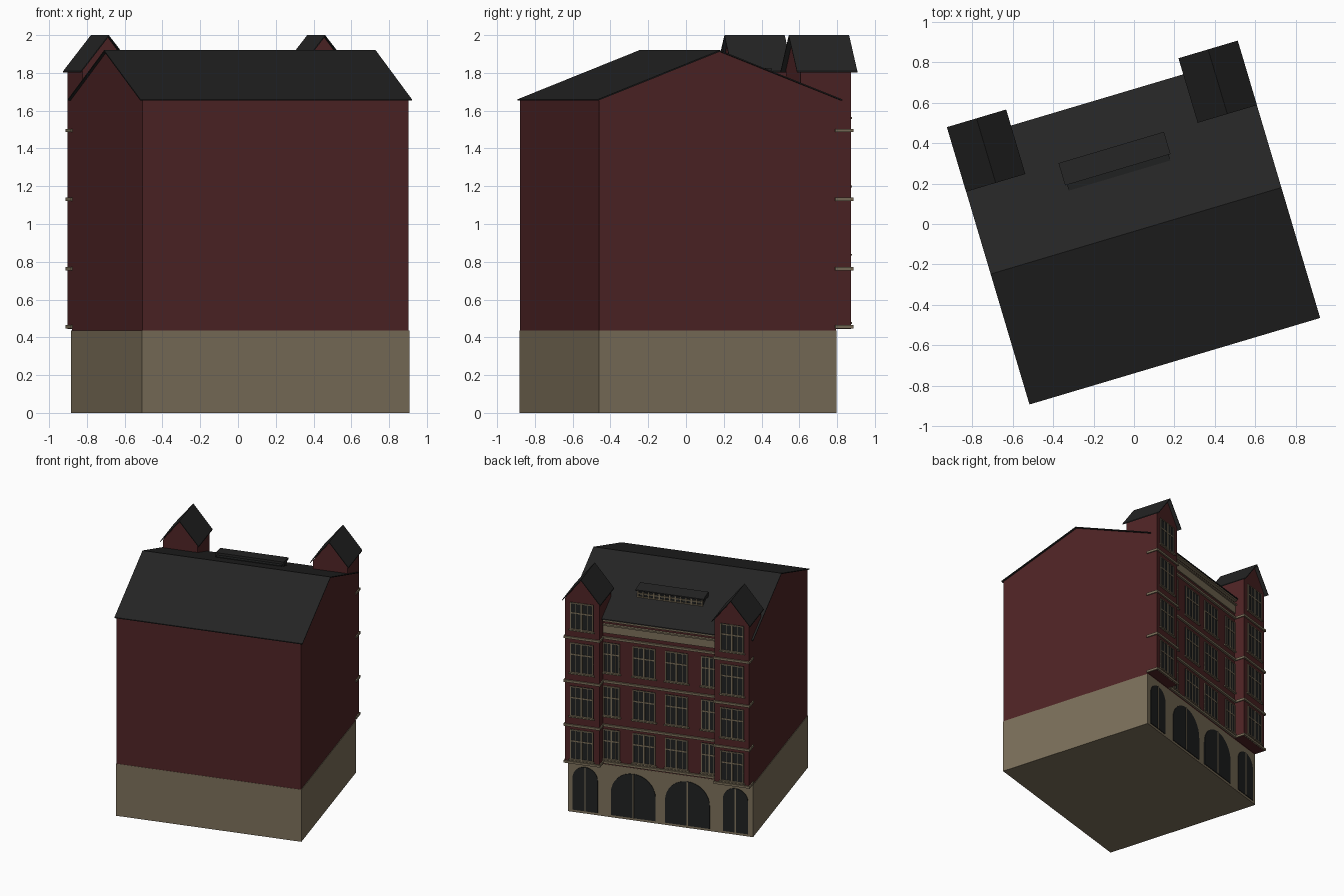
import bpy, bmesh, math

if "Cube" in bpy.data.objects:
    bpy.data.objects.remove(bpy.data.objects["Cube"])

ANGLE = math.radians(16.57)   # the whole building is turned about z
BACK, TOWER_BACK = 0.61, 0.694


def material(name, rgb):
    m = bpy.data.materials.new(name)
    m.diffuse_color = (*rgb, 1)
    m.use_nodes = True
    m.node_tree.nodes["Principled BSDF"].inputs["Base Color"].default_value = m.diffuse_color
    return m


BRICK = material("dark red brick", (0.078, 0.0175, 0.0185))
STONE = material("tan stone", (0.2, 0.16, 0.102))
SLATE = material("black slate", (0.018, 0.018, 0.018))
GLASS = material("dark glass", (0.014, 0.015, 0.015))


def finish(name, bm, mat):
    bmesh.ops.recalc_face_normals(bm, faces=bm.faces)
    me = bpy.data.meshes.new(name)
    bm.to_mesh(me)
    bm.free()
    me.materials.append(mat)
    ob = bpy.data.objects.new(name, me)
    ob.rotation_euler.z = ANGLE
    bpy.context.collection.objects.link(ob)
    return ob


def add_prism(bm, pts, axis, a, b):
    """Extrude a 2D profile from a to b; axis x takes (y, z), axis y takes (x, z)."""
    put = (lambda p, t: (t, *p)) if axis == "x" else (lambda p, t: (p[0], t, p[1]))
    ends = [[bm.verts.new(put(p, t)) for p in pts] for t in (a, b)]
    n = len(pts)
    bm.faces.new(ends[0])
    bm.faces.new(ends[1][::-1])
    for i in range(n):
        j = (i + 1) % n
        bm.faces.new((ends[0][i], ends[0][j], ends[1][j], ends[1][i]))


def add_box(bm, x0, x1, y0, y1, z0, z1):
    add_prism(bm, [(x0, z0), (x1, z0), (x1, z1), (x0, z1)], "y", y0, y1)


def boxes(name, mat, items):
    bm = bmesh.new()
    for it in items:
        add_box(bm, *it)
    return finish(name, bm, mat)


def prism(name, mat, pts, axis, a, b):
    bm = bmesh.new()
    add_prism(bm, pts, axis, a, b)
    return finish(name, bm, mat)


def chevron(p0, ridge, p1, t):
    """Thin pitched roof section."""
    top = [p0, ridge, p1]
    return top + [(p[0], p[1] - t) for p in reversed(top)]


# Main block: stone ground floor, brick gabled body, slate roof
boxes("stone_base", STONE, [(-0.739, 0.739, -0.7, BACK + 0.002, 0, 0.435)])
prism("brick_body", BRICK,
      [(-0.698, 0.435), (BACK, 0.435), (BACK, 1.664), (-0.035, 1.913), (-0.698, 1.657)],
      "x", -0.735, 0.735)
prism("main_roof", SLATE,
      chevron((-0.708, 1.66), (-0.035, 1.92), (0.64, 1.66), 0.007), "x", -0.75, 0.75)

# Two gabled towers on the back corners
for side, label in ((-1, "left"), (1, "right")):
    c = 0.5975 * side
    prism(label + "_tower", BRICK,
          [(c - 0.1375, 0.445), (c + 0.1375, 0.445), (c + 0.1375, 1.815),
           (c, 1.99), (c - 0.1375, 1.815)], "y", 0.415, TOWER_BACK)
    prism(label + "_tower_roof", SLATE,
          chevron((c - 0.153, 1.81), (c, 2.0), (c + 0.153, 1.81), 0.008),
          "y", 0.39, 0.723)

# Horizontal stone courses
BANDS = (0.455, 0.763, 1.13, 1.495)
tower_courses, wall_courses = [], []
for z in BANDS:
    for c in (-0.5975, 0.5975):
        tower_courses.append((c - 0.146, c + 0.146, BACK - 0.005, TOWER_BACK + 0.011,
                              z - 0.009, z + 0.009))
    wall_courses.append((-0.455, 0.455, BACK - 0.01, BACK + 0.015, z - 0.009, z + 0.009))
boxes("tower_courses", STONE, tower_courses)
boxes("wall_courses", STONE, wall_courses)

# Cornice below the rear eave
boxes("cornice", STONE, [
    (-0.455, 0.455, BACK - 0.01, BACK + 0.01, 1.535, 1.6),
    (-0.455, 0.455, BACK - 0.01, BACK + 0.022, 1.6, 1.612),
    (-0.455, 0.455, BACK - 0.01, BACK + 0.026, 1.637, 1.65)])

# Mullioned windows
panes, bars, sills = [], [], []


def window(x, z, h, y, w=0.185):
    r, d = w / 2, y + 0.009
    panes.append((x - r, x + r, y - 0.004, y + 0.005, z, z + h))
    for bx in (-r + 0.004, 0, r - 0.004):
        t = 0.006 if bx == 0 else 0.004
        bars.append((x + bx - t, x + bx + t, y, d, z, z + h))
    for bx in (-r / 2, r / 2):
        bars.append((x + bx - 0.002, x + bx + 0.002, y, y + 0.007, z, z + h))
    for bz, t in ((0.004, 0.004), (h * 0.62, 0.005), (h - 0.004, 0.004)):
        bars.append((x - r, x + r, y, d - 0.001, z + bz - t, z + bz + t))
    sills.append((x - r - 0.01, x + r + 0.01, y - 0.004, y + 0.014, z - 0.01, z))


for row in range(4):
    z, h = 0.48 + 0.362 * row, 0.25 if row < 3 else 0.225
    for x in (-0.6, 0.6):
        window(x, z, h, TOWER_BACK)
    if row < 3:
        for x in (-0.39, -0.13, 0.13, 0.39):
            window(x, z, h, BACK, 0.18 if abs(x) < 0.2 else 0.13)
boxes("window_panes", GLASS, panes)
boxes("window_bars", STONE, bars)
boxes("window_sills", STONE, sills)

# Arched ground floor openings with a centre bar
arches, arch_bars = bmesh.new(), []
for x, r in ((-0.6, 0.1), (-0.216, 0.178), (0.216, 0.178), (0.6, 0.1)):
    spring = 0.388 - r
    pts = [(x - r, 0.02), (x + r, 0.02)]
    pts += [(x + r * math.cos(math.pi * i / 16), spring + r * math.sin(math.pi * i / 16))
            for i in range(17)]
    add_prism(arches, pts, "y", BACK, BACK + 0.007)
    arch_bars.append((x - 0.005, x + 0.005, BACK, BACK + 0.01, 0.02, 0.387))
finish("arched_openings", arches, GLASS)
boxes("arch_bars", STONE, arch_bars)

# Long low dormer on the rear slope
boxes("dormer_body", GLASS, [(-0.262, 0.262, 0.25, 0.378, 1.74, 1.815)])
prism("dormer_roof", SLATE,
      [(0.28, 1.79), (0.395, 1.812), (0.395, 1.822), (0.28, 1.834)], "x", -0.272, 0.272)
dormer_bars = [(-0.262, 0.262, 0.376, 0.386, z, z + 0.008) for z in (1.757, 1.785)]
for i in range(13):
    x = -0.256 + 0.512 * i / 12
    dormer_bars.append((x - 0.005, x + 0.005, 0.376, 0.387, 1.75, 1.812))
boxes("dormer_bars", STONE, dormer_bars)
